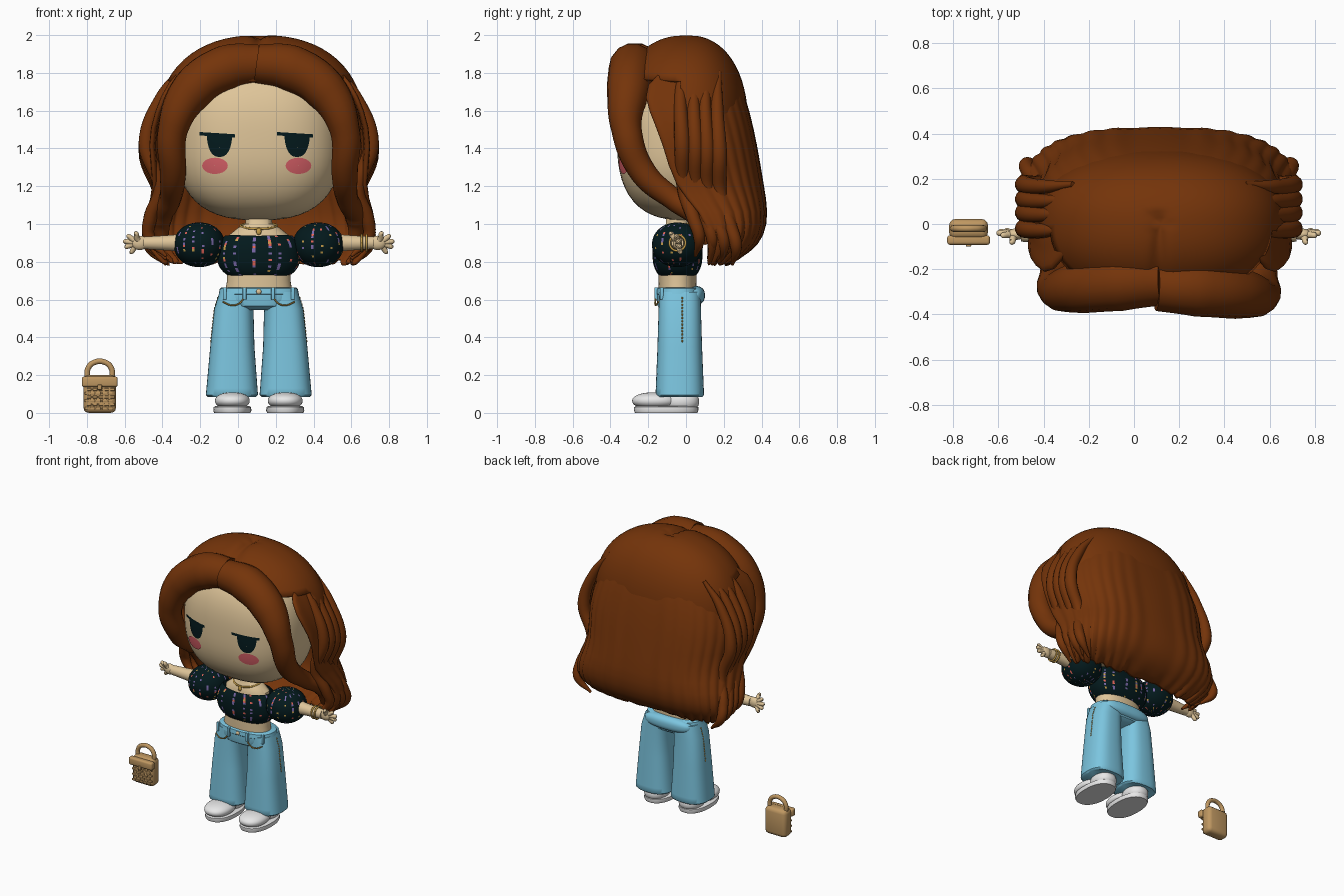
import bpy, bmesh, math, random
from mathutils import Vector

if "Cube" in bpy.data.objects:
    bpy.data.objects.remove(bpy.data.objects["Cube"])
random.seed(4)
CX = 0.11          # figure's centre line
CY = -0.045        # body depth centre


def material(name, r, g, b):
    m = bpy.data.materials.new(name)
    m.use_nodes = True
    m.diffuse_color = (r, g, b, 1)
    m.node_tree.nodes["Principled BSDF"].inputs["Base Color"].default_value = (r, g, b, 1)
    return m


SKIN = material("skin", 0.74, 0.56, 0.32)
HAIR = material("auburn hair", 0.175, 0.034, 0.003)
DARK = material("dark teal", 0.001, 0.01, 0.012)
BLUSH = material("blush", 0.7, 0.12, 0.14)
DENIM = material("denim", 0.2, 0.56, 0.74)
WHITE = material("white", 0.82, 0.82, 0.82)
GOLD = material("gold", 0.58, 0.35, 0.07)
CORAL = material("coral", 0.8, 0.13, 0.1)
LILAC = material("lilac", 0.2, 0.14, 0.4)
STRAW = material("straw", 0.52, 0.31, 0.12)


def add(name, mesh, *mats):
    ob = bpy.data.objects.new(name, mesh)
    bpy.context.collection.objects.link(ob)
    for m in mats:
        mesh.materials.append(m)
    bpy.ops.object.select_all(action='DESELECT')
    ob.select_set(True)
    bpy.context.view_layer.objects.active = ob
    bpy.ops.object.shade_smooth_by_angle(angle=math.radians(45))
    return ob


def from_bm(name, bm, *mats):
    me = bpy.data.meshes.new(name)
    bmesh.ops.recalc_face_normals(bm, faces=bm.faces)
    bm.to_mesh(me)
    bm.free()
    return add(name, me, *mats)


def skin_rows(name, rows, mat, closed=True, caps=True):
    """Join rows of points into a surface."""
    bm = bmesh.new()
    vs = [[bm.verts.new(p) for p in row] for row in rows]
    n = len(rows[0])
    for a, b in zip(vs, vs[1:]):
        for i in range(n if closed else n - 1):
            j = (i + 1) % n
            bm.faces.new((a[i], a[j], b[j], b[i]))
    if caps:
        bm.faces.new(vs[0])
        bm.faces.new(vs[-1])
    return from_bm(name, bm, mat)


def spow(v, e):
    return math.copysign(abs(v) ** e, v)


def loft(name, rings, mat, p=2.0, n=40):
    """Rings of (z, centre x, centre y, radius x, radius y)."""
    ang = [2 * math.pi * i / n for i in range(n)]
    return skin_rows(name, [[(cx + rx * spow(math.cos(t), 2 / p), cy + ry * spow(math.sin(t), 2 / p), z)
                             for t in ang] for z, cx, cy, rx, ry in rings], mat)


def blob(name, c, r, mats, p=2.0, seg=48, keep=None, paint=None):
    """Rounded or squarish ball, optionally trimmed and painted by rule."""
    bm = bmesh.new()
    bmesh.ops.create_uvsphere(bm, u_segments=seg, v_segments=seg // 2, radius=1)
    for v in bm.verts:
        k = sum(abs(q) ** p for q in v.co) ** (-1 / p)
        v.co = Vector([c[i] + r[i] * v.co[i] * k for i in range(3)])
    if keep:
        gone = [f for f in bm.faces if not keep(f.calc_center_median())]
        bmesh.ops.delete(bm, geom=gone, context='FACES')
    if paint:
        for f in bm.faces:
            f.material_index = paint(f.calc_center_median() - Vector(c))
    return from_bm(name, bm, *mats)


def tube(name, pts, mat, cyclic=False):
    """Smooth tapered tube through (x, y, z, radius) points."""
    cu = bpy.data.curves.new(name, 'CURVE')
    cu.dimensions = '3D'
    cu.bevel_depth, cu.bevel_resolution, cu.resolution_u = 1.0, 5, 8
    cu.use_fill_caps = True
    sp = cu.splines.new('BEZIER')
    sp.bezier_points.add(len(pts) - 1)
    sp.use_cyclic_u = cyclic
    for b, q in zip(sp.bezier_points, pts):
        b.co, b.radius = q[:3], q[3]
        b.handle_left_type = b.handle_right_type = 'AUTO'
    tmp = bpy.data.objects.new(name + "_path", cu)
    bpy.context.collection.objects.link(tmp)
    dg = bpy.context.evaluated_depsgraph_get()
    me = bpy.data.meshes.new_from_object(tmp.evaluated_get(dg))
    bpy.data.objects.remove(tmp)
    return add(name, me, mat)


def box(name, lo, hi, mat, bevel=0.01):
    bm = bmesh.new()
    bmesh.ops.create_cube(bm, size=1)
    for v in bm.verts:
        v.co = Vector([(lo[i] + hi[i]) / 2 + v.co[i] * (hi[i] - lo[i]) for i in range(3)])
    bmesh.ops.bevel(bm, geom=bm.edges[:], offset=bevel, segments=3, affect='EDGES', profile=0.5)
    return from_bm(name, bm, mat)


# Head, flatter behind, with face paint laid on its surface
HC, HR, HP = (CX, 0, 1.45), (0.44, 0.365, 0.43), 2.6
head = blob("head", HC, HR, [SKIN], HP, 64)
for v in head.data.vertices:
    v.co.y *= 0.7 if v.co.y > 0 else 1


def decal(name, outline, mat):
    cx = sum(p[0] for p in outline) / len(outline)
    cz = sum(p[1] for p in outline) / len(outline)
    rows = []
    for k in (1, 0.75, 0.5, 0.25, 0.02):
        row = []
        for x, z in outline:
            x, z = cx + (x - cx) * k, cz + (z - cz) * k
            d = 1 - abs((x - HC[0]) / HR[0]) ** HP - abs((z - HC[2]) / HR[2]) ** HP
            row.append((x, -HR[1] * d ** (1 / HP) - 0.005, z))
        rows.append(row)
    skin_rows(name, rows, mat, caps=False)


for side, x in (("right", -0.098), ("left", 0.313)):
    arc = [math.pi + math.pi * i / 20 for i in range(21)]
    decal(side + "_eye", [(x + 0.067 * spow(math.cos(t), 0.8), 1.475 + 0.12 * math.sin(t)) for t in arc], DARK)
    lash = [(x - 0.107 + 0.19 * i / 10, 1.487 - i * 0.0012) for i in range(11)]
    decal(side + "_lash", lash + [(a, b - 0.018) for a, b in reversed(lash)], DARK)
    full = [2 * math.pi * i / 28 for i in range(28)]
    cheek = -0.122 if x < 0 else 0.32
    decal(side + "_cheek", [(cheek + 0.068 * math.cos(t), 1.308 + 0.043 * math.sin(t)) for t in full], BLUSH)

# Hair cap with a centre parting, fuller at the front
cap = blob("hair_cap", (CX + 0.01, 0, 1.5), (0.55, 0.33, 0.5), [HAIR], 2.3, 72,
           keep=lambda c: c.z > (1.76 if c.y < -0.03 else 1.48))
for v in cap.data.vertices:
    if v.co.y < 0:
        v.co.y *= 1.12
    if v.co.z > 1.8 and v.co.y < 0.05:
        v.co.z -= 0.025 * math.exp(-((v.co.x - CX) / 0.03) ** 2)
cap.modifiers.new("thickness", 'SOLIDIFY').thickness = 0.02

# Long back hair: horseshoe sections (z, half width, back y, front y)
sections = [(1.86, 0.36, 0.21, -0.05), (1.74, 0.48, 0.275, -0.24), (1.6, 0.54, 0.32, -0.2),
            (1.42, 0.585, 0.36, -0.12), (1.2, 0.535, 0.395, -0.07), (1.06, 0.59, 0.42, 0.08),
            (0.94, 0.605, 0.4, 0.12), (0.86, 0.565, 0.335, 0.12), (0.79, 0.49, 0.21, 0.11)]
rows = []
for k, (z, w, b, f) in enumerate(sections):
    row = []
    for i in range(73):
        t = math.pi * i / 72
        s = 1 + 0.0022 * k * math.cos(t * 36)
        jag = random.uniform(-0.02, 0.025) if k == len(sections) - 1 else 0
        row.append((CX + 0.005 + s * w * spow(math.cos(t), 0.62), f + s * (b - f) * math.sin(t) ** 0.72, z + jag))
    rows.append(row)
back = skin_rows("back_hair", rows, HAIR, closed=False, caps=False)
solid = back.modifiers.new("thickness", 'SOLIDIFY')
solid.thickness, solid.offset = 0.03, 0
back.modifiers.new("smooth", 'SUBSURF').levels = 1

BANG = [(-0.01, -0.255, 1.85, 0.105), (0.17, -0.26, 1.825, 0.125), (0.35, -0.28, 1.71, 0.115),
        (0.455, -0.29, 1.5, 0.08), (0.455, -0.2, 1.27, 0.07), (0.47, -0.04, 1.13, 0.058),
        (0.52, 0.1, 1.03, 0.062), (0.51, 0.15, 0.9, 0.03)]
STRAND = [(0.38, 0, 1.85, 0.012), (0.51, -0.01, 1.68, 0.032), (0.595, 0, 1.43, 0.042),
          (0.525, 0.01, 1.18, 0.036), (0.575, 0.06, 1.03, 0.036), (0.58, 0.09, 0.93, 0.032), (0.49, 0.07, 0.83, 0.008)]


def speckle(chance, seg):
    """Short woven dashes in spaced vertical columns."""
    def rule(v):
        col = int((math.atan2(v.y, v.x) / (2 * math.pi) + 0.5) * seg)
        if col % 4 == 1 and random.random() < chance:
            return random.choice((1, 2, 2, 3))
        return 0
    return rule


# Everything paired about the centre line
SLEEVE_SEG = 64
FABRIC = [DARK, CORAL, LILAC, GOLD]
for side, s in (("right", -1), ("left", 1)):
    def at(pts, dy=0.0, s=s):
        return [(CX + s * x, y + dy, z, r) for x, y, z, r in pts]

    tube(side + "_bang", at(BANG, -0.025 if s > 0 else 0), HAIR)
    for k, dy in enumerate((-0.02, 0.05, 0.11, 0.175)):
        tube(f"{side}_strand_{k}", at([(x, y, z - 0.015 * k, r) for x, y, z, r in STRAND], dy), HAIR)

    # Arm
    blob(side + "_sleeve", (CX + s * 0.315, CY, 0.89), (0.135, 0.135, 0.118), FABRIC, 2.1, SLEEVE_SEG,
         paint=speckle(0.3, SLEEVE_SEG))
    tube(side + "_forearm", at([(0.38, CY, 0.9, 0.05), (0.5, CY, 0.9, 0.04), (0.61, CY, 0.9, 0.033)]), SKIN)
    blob(side + "_palm", (CX + s * 0.63, CY, 0.9), (0.045, 0.025, 0.038), [SKIN], seg=24)
    for k, (x, y, z) in enumerate(((0.66, -0.08, 0.95), (0.7, -0.05, 0.935), (0.718, -0.04, 0.908),
                                   (0.712, -0.035, 0.88), (0.685, -0.03, 0.852))):
        tube(f"{side}_finger_{k}", at([(0.625, CY, 0.9, 0.018), ((x + 0.63) / 2, (y + CY) / 2, (z + 0.9) / 2, 0.015),
                                       (x - 0.008, y, z, 0.013), (x, y, z, 0.005)]), SKIN)
    if s > 0:
        for k in range(2):
            ring = [(0.545 + 0.025 * k, CY + 0.042 * math.cos(a), 0.9 + 0.042 * math.sin(a), 0.006)
                    for a in (i * math.pi / 4 for i in range(8))]
            tube(f"{side}_bracelet_{k}", at(ring), GOLD, True)

    # Flared trouser leg, side studs, belt loops and chain
    legs = [(0.085, 0.142, 0.128, 0.12), (0.095, 0.142, 0.138, 0.128), (0.13, 0.142, 0.135, 0.127),
            (0.35, 0.14, 0.117, 0.118), (0.55, 0.132, 0.104, 0.112), (0.64, 0.108, 0.1, 0.11)]
    loft(side + "_leg", [(z, CX + s * x, -0.033, rx, ry) for z, x, rx, ry in legs], DENIM, 2.7)
    for k in range(14):
        z = 0.38 + 0.0175 * k
        x = 0.2535 - 0.105 * (z - 0.38) - max(0, z - 0.55) * 0.2
        blob(f"{side}_stud_{k}", (CX + s * x, -0.02, z), (0.004, 0.004, 0.007), [GOLD], seg=8)
    for k, x in enumerate((0.075, 0.18)):
        y = -0.168 + 0.03 * k
        box(f"{side}_belt_loop_{k}", (CX + s * x - 0.01, y, 0.6), (CX + s * x + 0.01, y + 0.02, 0.665), DENIM, 0.004)
    tube(side + "_chain", at([(0.08, -0.163, 0.605, 0.004), (0.105, -0.164, 0.578, 0.004),
                              (0.145, -0.16, 0.57, 0.004), (0.19, -0.145, 0.588, 0.004)]), GOLD)

    # Shoe
    fx = CX + s * 0.14
    loft(side + "_sole", [(0, fx, -0.105, 0.096, 0.165), (0.012, fx, -0.105, 0.101, 0.17),
                          (0.03, fx, -0.105, 0.099, 0.17), (0.036, fx, -0.105, 0.09, 0.16)], WHITE, 2.3)
    blob(side + "_shoe_toe", (fx, -0.165, 0.064), (0.092, 0.12, 0.045), [WHITE], 2.2)
    blob(side + "_shoe_heel", (fx, -0.025, 0.06), (0.08, 0.095, 0.06), [WHITE], 2.2)

# Torso, bodice and hips
loft("torso", [(z, CX, CY, rx, ry) for z, rx, ry in
               ((0.63, 0.18, 0.1), (0.7, 0.168, 0.1), (0.8, 0.17, 0.1), (0.94, 0.16, 0.09),
                (0.98, 0.11, 0.075), (1.0, 0.072, 0.062), (1.08, 0.066, 0.06))], SKIN, 2.2)
blob("bodice", (CX, CY, 0.838), (0.222, 0.132, 0.145), FABRIC, 2.4, 80,
     keep=lambda c: 0.718 < c.z < 0.942, paint=speckle(0.45, 80))
loft("hips", [(z, CX, -0.04, rx, ry) for z, rx, ry in
              ((0.545, 0.1, 0.08), (0.565, 0.17, 0.11), (0.6, 0.208, 0.116), (0.635, 0.207, 0.116))], DENIM, 2.6)
loft("waistband", [(z, CX, -0.04, rx, ry) for z, rx, ry in
                   ((0.625, 0.205, 0.115), (0.63, 0.212, 0.12), (0.658, 0.206, 0.117), (0.665, 0.195, 0.108))],
     DENIM, 2.5)
blob("seat_roll", (CX, 0.045, 0.622), (0.185, 0.055, 0.05), [DENIM], 2.5)
blob("waist_button", (CX, -0.16, 0.642), (0.014, 0.008, 0.014), [SKIN], seg=16)

# Necklace
loop = [i * math.pi / 5 for i in range(10)]
tube("necklace", [(CX + 0.095 * math.sin(a), CY - 0.085 * math.cos(a), 0.99 - 0.015 * math.cos(a), 0.006)
                  for a in loop], GOLD, True)
blob("pendant", (CX, -0.137, 0.96), (0.014, 0.008, 0.018), [GOLD], seg=16)

# Woven handbag standing beside the figure
BX = -0.732
box("bag_body", (BX - 0.086, -0.065, 0), (BX + 0.086, 0.022, 0.2), STRAW, 0.028)
box("bag_flap", (BX - 0.095, -0.092, 0.137), (BX + 0.095, -0.05, 0.192), STRAW, 0.012)
box("bag_clasp", (BX - 0.012, -0.1, 0.122), (BX + 0.012, -0.085, 0.15), STRAW, 0.004)
tube("bag_handle", [(BX + x, -0.02, z, 0.015) for x, z in
                    ((-0.065, 0.18), (-0.062, 0.235), (-0.03, 0.267), (0.03, 0.267), (0.062, 0.235), (0.065, 0.18))],
     STRAW)
for r in range(6):
    for c in range(5):
        x = BX - 0.062 + 0.031 * c + (0.006 if r % 2 else -0.006)
        z = 0.024 + 0.02 * r
        box(f"bag_weave_{r}_{c}", (x - 0.012, -0.069, z - 0.007), (x + 0.012, -0.058, z + 0.007), STRAW, 0.003)
